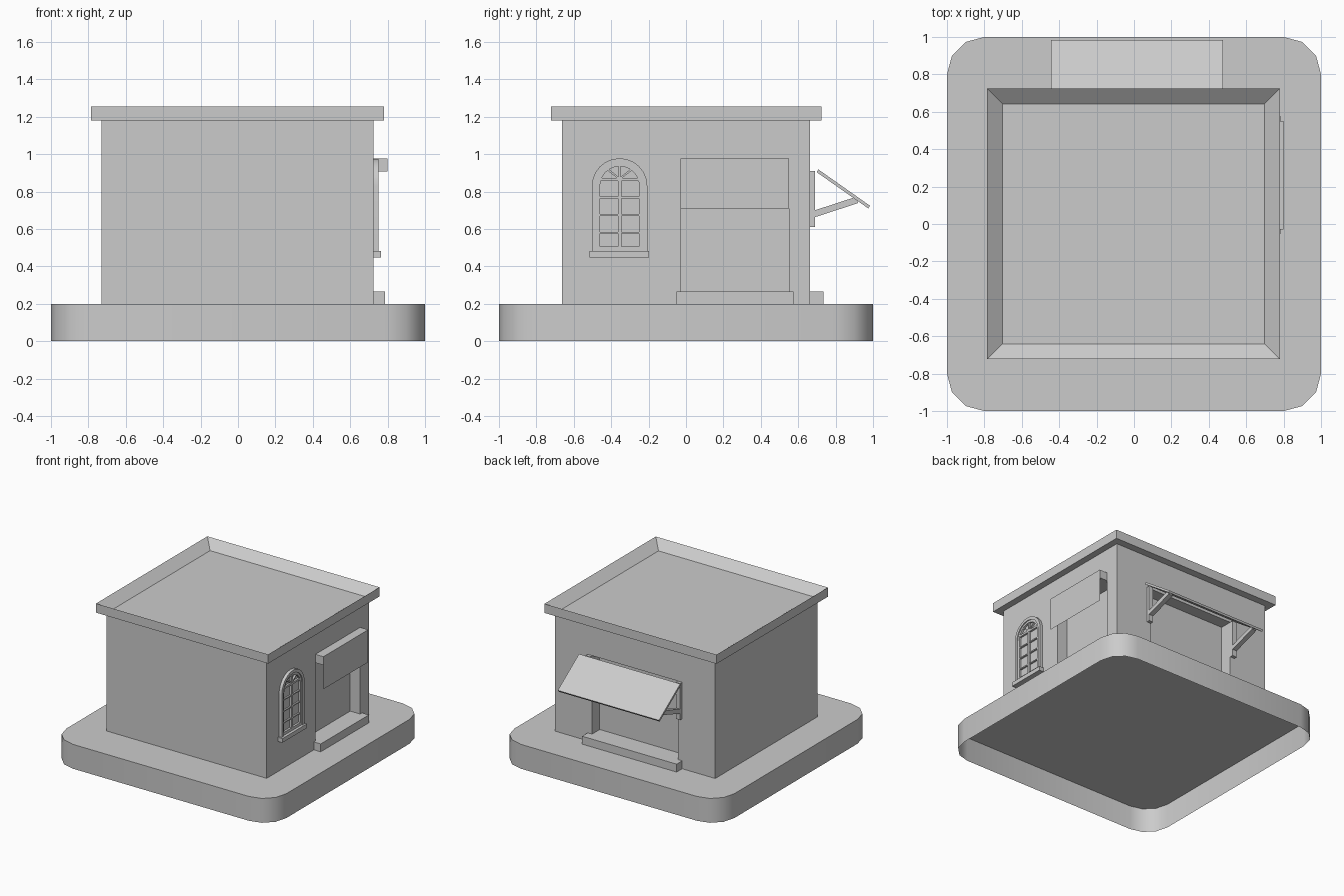
import bpy, bmesh
from math import sin, cos, pi, radians
from mathutils import Vector, Matrix

if "Cube" in bpy.data.objects:
    bpy.data.objects.remove(bpy.data.objects["Cube"])


def finish(name, bm):
    bmesh.ops.recalc_face_normals(bm, faces=bm.faces)
    me = bpy.data.meshes.new(name)
    bm.to_mesh(me)
    bm.free()
    ob = bpy.data.objects.new(name, me)
    bpy.context.collection.objects.link(ob)
    return ob


def box_bm(lo, hi):
    lo, hi = Vector(lo), Vector(hi)
    bm = bmesh.new()
    m = Matrix.Translation((lo + hi) / 2) @ Matrix.Diagonal((*(hi - lo), 1))
    bmesh.ops.create_cube(bm, size=1, matrix=m)
    return bm


def box(name, lo, hi):
    return finish(name, box_bm(lo, hi))


def bar(name, p, q, t, x0, x1):
    """Straight bar between two (y, z) points, t thick, spanning x0..x1."""
    p, q = Vector(p), Vector(q)
    d = (q - p).normalized()
    n = Vector((-d.y, d.x)) * t / 2
    bm = bmesh.new()
    a, b = ([bm.verts.new((x, *c)) for c in (p - n, q - n, q + n, p + n)] for x in (x0, x1))
    bm.faces.new(a)
    bm.faces.new(b)
    for i in range(4):
        j = (i + 1) % 4
        bm.faces.new((a[i], a[j], b[j], b[i]))
    return finish(name, bm)


def arch_ring(name, cy, cz, outer, inner, x0, x1, n=12):
    """Arched frame; outer and inner are (radius, bottom z)."""
    def outline(r, bottom):
        arc = [(cy + r * cos(pi * i / n), cz + r * sin(pi * i / n)) for i in range(n + 1)]
        return arc + [(cy - r, bottom), (cy + r, bottom)]
    bm = bmesh.new()
    loops = [[bm.verts.new((x, y, z)) for y, z in outline(*o)]
             for o, x in ((outer, x0), (outer, x1), (inner, x1), (inner, x0))]
    count = len(loops[0])
    for k in range(4):
        a, b = loops[k], loops[(k + 1) % 4]
        for i in range(count):
            j = (i + 1) % count
            bm.faces.new((a[i], a[j], b[j], b[i]))
    return finish(name, bm)


def shade(ob):
    bpy.ops.object.select_all(action='DESELECT')
    ob.select_set(True)
    bpy.context.view_layer.objects.active = ob
    bpy.ops.object.shade_smooth_by_angle(angle=radians(40))


# Rounded base, open underneath
bm = box_bm((-1, -1, 0), (1, 1, 0.2))
up = [e for e in bm.edges if abs(e.verts[0].co.z - e.verts[1].co.z) > 0.1]
bmesh.ops.bevel(bm, geom=up, offset=0.2, segments=3, profile=0.5, affect='EDGES')
bmesh.ops.delete(bm, geom=[f for f in bm.faces if f.calc_center_median().z < 0.01],
                 context='FACES_ONLY')
shade(finish("base", bm))

# Building body with recessed doorway (right) and shopfront (back)
WX, WY = 0.725, 0.663
body = box("walls", (-0.73, -0.663, 0.2), (WX, WY, 1.18))
for name, lo, hi in (("doorway_cutter", (WX - 0.09, -0.03, 0.265), (0.9, 0.55, 0.91)),
                     ("shopfront_cutter", (-0.39, WY - 0.1, 0.265), (0.39, 0.8, 0.91))):
    cutter = box(name, lo, hi)
    cutter.hide_render = True
    cutter.display_type = 'WIRE'
    mod = body.modifiers.new(name, 'BOOLEAN')
    mod.object, mod.operation, mod.solver = cutter, 'DIFFERENCE', 'EXACT'

# Flat roof with raised parapet
bm = box_bm((-0.785, -0.722, 1.18), (0.78, 0.724, 1.255))
top = max(bm.faces, key=lambda f: f.calc_center_median().z)
bmesh.ops.inset_region(bm, faces=[top], thickness=0.115)
bmesh.ops.translate(bm, verts=top.verts, vec=(0, 0, -0.065))
finish("roof", bm)

# Doorsteps
box("door_step", (WX, -0.05, 0.2), (0.787, 0.575, 0.265))
box("shopfront_step", (-0.43, WY, 0.2), (0.43, 0.735, 0.265))

# Door header box with thin hanging cloth
box("door_header", (WX, -0.03, 0.908), (0.798, 0.55, 0.977))
bm = bmesh.new()
bm.faces.new([bm.verts.new((0.798, y, z)) for y, z in
              ((-0.03, 0.71), (0.55, 0.71), (0.55, 0.908), (-0.03, 0.908))])
finish("door_cloth", bm)

# Sloped awning and its brackets
bar("awning", (0.703, 0.911), (0.979, 0.717), 0.017, -0.443, 0.477)
for side, x in (("left", -0.43), ("right", 0.39)):
    box(side + "_bracket_post", (x, WY, 0.61), (x + 0.04, 0.69, 0.91))
    bar(side + "_bracket_strut", (0.685, 0.68), (0.915, 0.755), 0.035, x, x + 0.04)

# Arched window: frame, sash, sill
CY, CZ = -0.355, 0.83
shade(arch_ring("window_frame", CY, CZ, (0.148, 0.48), (0.123, 0.48), WX, 0.75))
shade(arch_ring("window_sash", CY, CZ, (0.123, 0.48), (0.105, 0.505), WX, 0.742))
box("window_sill", (WX, -0.517, 0.447), (0.765, -0.197, 0.481))

# Window bars: mullion, transom, glazing bars and fan spokes
bar("mullion", (CY, 0.5), (CY, 0.865), 0.018, WX, 0.74)
bar("transom", (CY - 0.11, 0.865), (CY + 0.11, 0.865), 0.016, WX, 0.741)
for i, z in enumerate((0.58, 0.675, 0.768)):
    bar(f"glazing_bar_{i + 1}", (CY - 0.11, z), (CY + 0.11, z), 0.009, WX, 0.738)
for i, (deg, length) in enumerate(((38, 0.085), (90, 0.072), (142, 0.085))):
    a = radians(deg)
    bar(f"fan_spoke_{i + 1}", (CY, 0.868),
        (CY + length * cos(a), 0.868 + length * sin(a)), 0.01, WX, 0.739)
